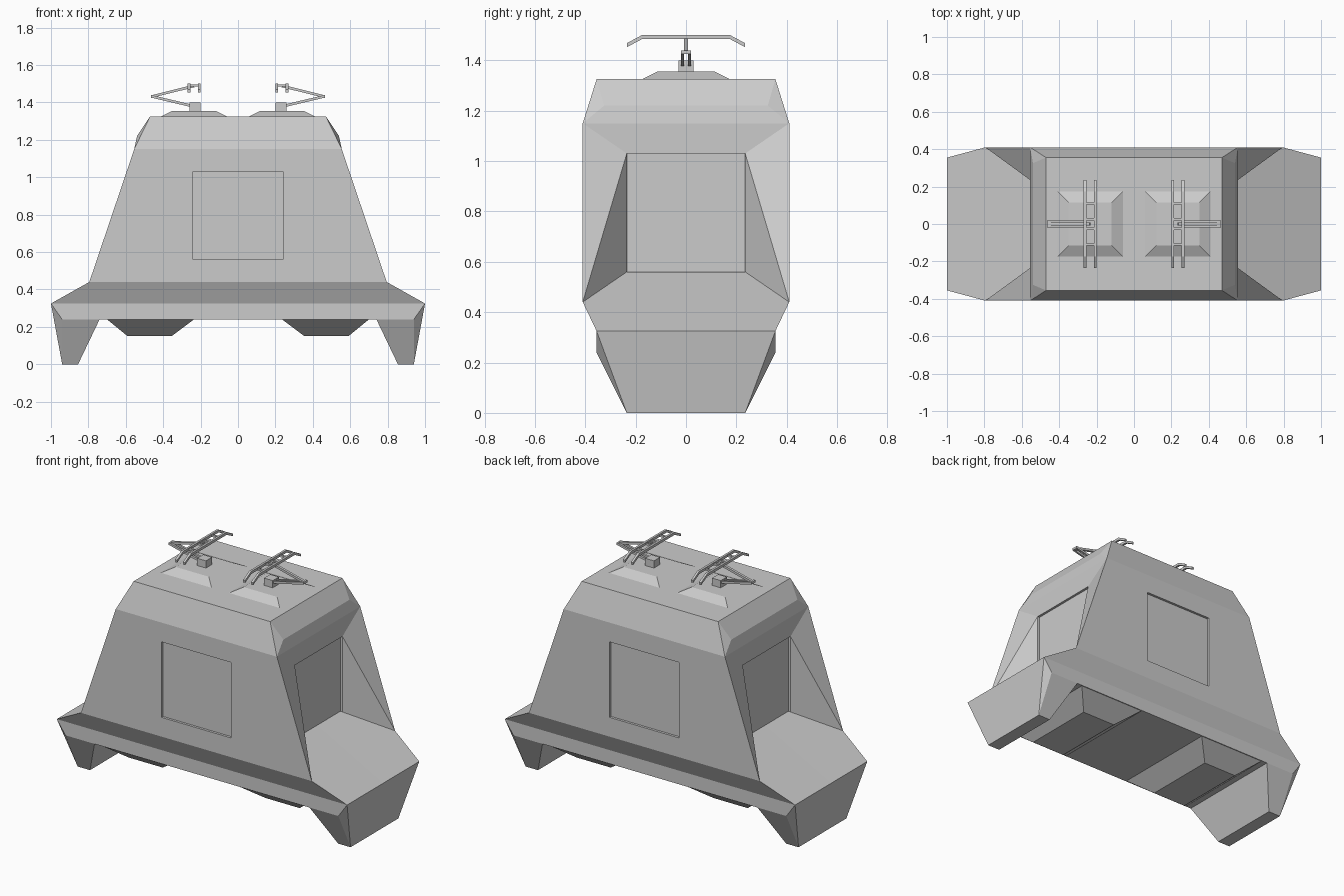
import bpy, bmesh
from mathutils import Vector

if "Cube" in bpy.data.objects:
    bpy.data.objects.remove(bpy.data.objects["Cube"])


def finish(bm, name):
    bmesh.ops.remove_doubles(bm, verts=bm.verts, dist=0.0005)
    bmesh.ops.recalc_face_normals(bm, faces=bm.faces)
    me = bpy.data.meshes.new(name)
    bm.to_mesh(me)
    bm.free()
    ob = bpy.data.objects.new(name, me)
    bpy.context.collection.objects.link(ob)
    return ob


def frustum(name, x0, x1, y, z0, tx0, tx1, ty, z1):
    """Block whose z1 rectangle differs from its z0 rectangle."""
    bm = bmesh.new()
    a = [bm.verts.new(p) for p in ((x0, -y, z0), (x1, -y, z0), (x1, y, z0), (x0, y, z0))]
    b = [bm.verts.new(p) for p in ((tx0, -ty, z1), (tx1, -ty, z1), (tx1, ty, z1), (tx0, ty, z1))]
    bm.faces.new(a)
    bm.faces.new(b)
    for i in range(4):
        j = (i + 1) % 4
        bm.faces.new((a[i], a[j], b[j], b[i]))
    return finish(bm, name)


def sweep(name, profile, axis, lo, hi):
    """Extrude a closed 2D profile along the x or y axis."""
    bm = bmesh.new()
    place = (lambda p, t: (t, p[0], p[1])) if axis == 'x' else (lambda p, t: (p[0], t, p[1]))
    f = bm.faces.new([bm.verts.new(place(p, lo)) for p in profile])
    ext = bmesh.ops.extrude_face_region(bm, geom=[f])
    moved = [v for v in ext['geom'] if isinstance(v, bmesh.types.BMVert)]
    bmesh.ops.translate(bm, verts=moved, vec=Vector(place((0, 0), hi - lo)))
    return finish(bm, name)


def bar(name, p, q, w, y0, y1):
    """Straight bar between two xz points."""
    p, q = Vector(p), Vector(q)
    d = (q - p).normalized() * w / 2
    n = Vector((-d.y, d.x))
    return sweep(name, [p - n, q - n, q + n, p + n], 'y', y0, y1)


# Body: one quarter, named corner points, reflected four ways
roof = (.47, .355, 1.325)
brow = (.54, .325, 1.22)
eave = (.555, .41, 1.15)
win_t, win_b = (.555, .235, 1.03), (.555, .235, .56)
pane_t, pane_b = (.54, .235, 1.03), (.54, .235, .56)
door_t, door_b = (.24, .41, 1.03), (.24, .41, .56)
leaf_t, leaf_b = (.24, .395, 1.03), (.24, .395, .56)
belt = (.795, .41, .44)
nose = (1, .355, .325)
sill, knee = (.94, .355, .24), (.74, .355, .24)
toe, heel = (.94, .235, 0), (.855, .235, 0)


def X(p):  # point moved to the x = 0 plane
    return (0, p[1], p[2])


def Y(p):  # point moved to the y = 0 plane
    return (p[0], 0, p[2])


faces = [
    (X(Y(roof)), Y(roof), roof, X(roof)),
    (X(roof), roof, eave, X(eave)),
    # side wall round the recessed door
    (X(eave), eave, door_t, X(door_t)), (eave, belt, door_b, door_t),
    (belt, X(belt), X(door_b), door_b),
    (X(door_t), door_t, leaf_t, X(leaf_t)), (door_t, door_b, leaf_b, leaf_t),
    (door_b, X(door_b), X(leaf_b), leaf_b), (X(leaf_t), leaf_t, leaf_b, X(leaf_b)),
    # skirt and leg
    (X(belt), belt, nose, X(nose)), (X(nose), nose, sill, knee, X(knee)),
    (sill, knee, heel, toe), (nose, sill, toe),
    (Y(nose), nose, toe, Y(toe)), (Y(heel), Y(toe), toe, heel),
    (Y(knee), Y(heel), heel, knee), (X(Y(knee)), Y(knee), knee, X(knee)),
    # hood, end wall and recessed window
    (Y(win_b), win_b, belt, nose, Y(nose)),
    (win_t, win_b, belt), (eave, win_t, belt), (Y(eave), eave, win_t, Y(win_t)),
    (Y(win_t), win_t, pane_t, Y(pane_t)), (win_t, win_b, pane_b, pane_t),
    (win_b, Y(win_b), Y(pane_b), pane_b), (Y(pane_t), pane_t, pane_b, Y(pane_b)),
    # brow at the roof end
    (Y(roof), roof, brow, Y(brow)), (Y(brow), brow, eave, Y(eave)), (roof, eave, brow),
]
bm = bmesh.new()
for sx in (1, -1):
    for sy in (1, -1):
        for f in faces:
            bm.faces.new([bm.verts.new((sx * p[0], sy * p[1], p[2])) for p in f])
finish(bm, "body")

# Parts at one end, mirrored to the other
parts = [
    frustum("underfloor_box", .235, .7, .35, .24, .355, .59, .235, .15),
    frustum("roof_plinth", .06, .41, .175, 1.325, .12, .35, .115, 1.355),
    frustum("collector_block", .2, .26, .03, 1.355, .2, .26, .03, 1.4),
    bar("upper_arm", (.46, 1.432), (.235, 1.488), .014, -.008, .008),
]
for s in (-1, 1):
    y0, y1 = sorted((s * .008, s * .02))
    parts.append(bar("lower_arm", (.22, 1.375), (.46, 1.432), .014, y0, y1))
parts.append(sweep("elbow_pin", [(.45, 1.425), (.464, 1.425), (.464, 1.439), (.45, 1.439)],
                   'y', -.02, .02))

# Contact strips with drooping ends
strip = [(-.235, 1.452), (-.175, 1.484), (.175, 1.484), (.235, 1.452),
         (.235, 1.468), (.175, 1.5), (-.175, 1.5), (-.235, 1.468)]
for x in (.2, .255):
    parts.append(sweep("contact_strip", strip, 'x', x, x + .014))
for y in (-.11, -.025, .025, .11):
    parts.append(bar("strip_tie", (.205, 1.49), (.265, 1.49), .012, y - .006, y + .006))

for ob in parts:
    m = ob.modifiers.new("mirror", 'MIRROR')
    m.use_mirror_merge = False
